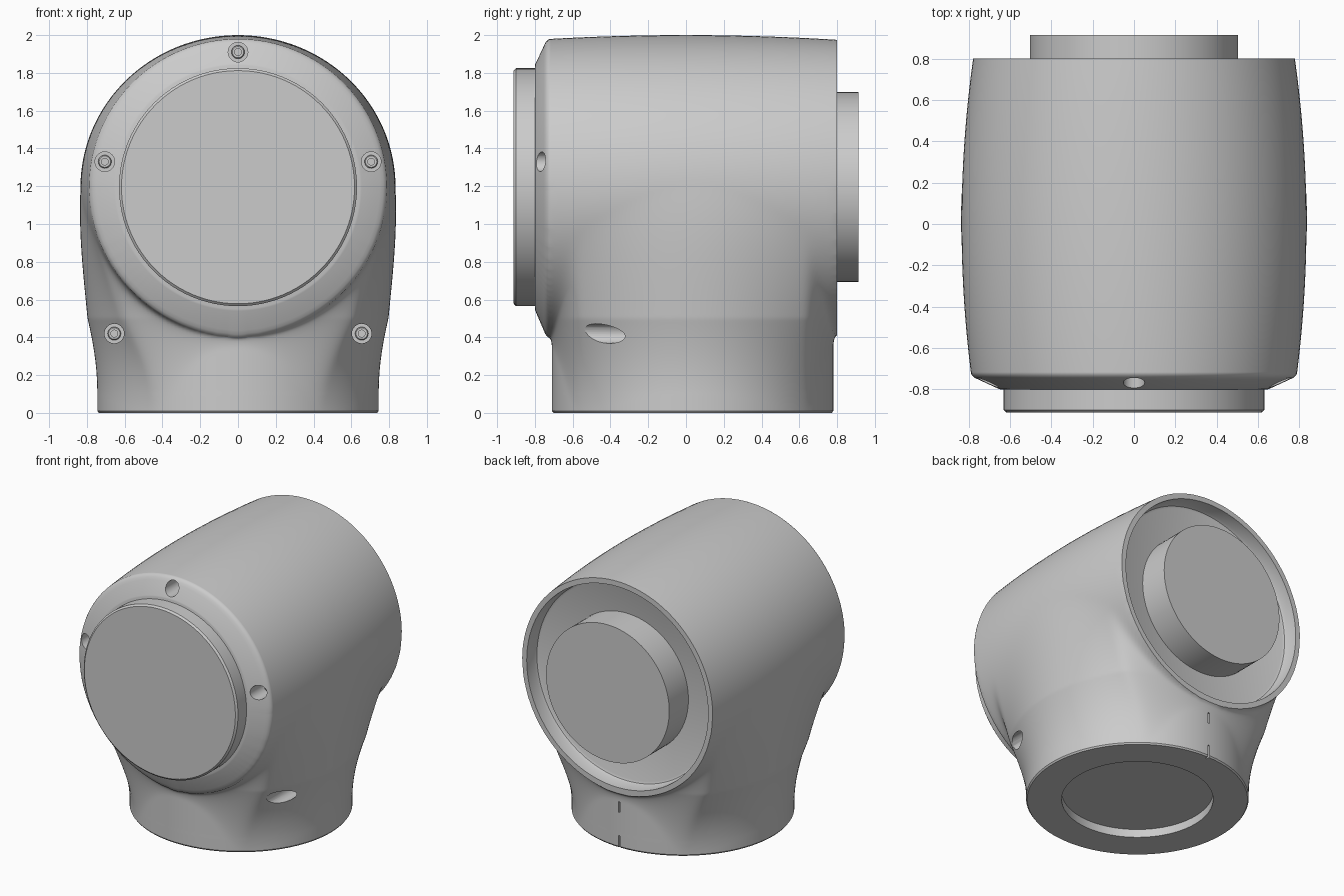
import bpy, bmesh, math
from mathutils import Matrix, Vector

if "Cube" in bpy.data.objects:
    bpy.data.objects.remove(bpy.data.objects["Cube"], do_unlink=True)

AXIS_Z = 1.195      # height of the barrel axis
BASE_Y = 0.035      # centre of the foot
FRONT, BACK = -0.722, 0.8

grey = bpy.data.materials.new("light grey")
grey.use_nodes = True
colour = (0.6, 0.6, 0.6, 1)
grey.diffuse_color = colour
grey.node_tree.nodes["Principled BSDF"].inputs["Base Color"].default_value = colour


def finish(name, bm):
    bmesh.ops.recalc_face_normals(bm, faces=bm.faces)
    mesh = bpy.data.meshes.new(name)
    bm.to_mesh(mesh)
    bm.free()
    mesh.materials.append(grey)
    ob = bpy.data.objects.new(name, mesh)
    bpy.context.collection.objects.link(ob)
    return ob


def select(ob):
    bpy.ops.object.select_all(action='DESELECT')
    ob.select_set(True)
    bpy.context.view_layer.objects.active = ob


def smooth(ob, angle=30):
    select(ob)
    bpy.ops.object.shade_smooth_by_angle(angle=math.radians(angle))


def lathe(name, profile, x=0, z=AXIS_Z, steps=96):
    """Turn (radius, y) points around an axis along y."""
    bm = bmesh.new()
    verts = [bm.verts.new((r, y, 0)) for r, y in profile]
    edges = [bm.edges.new(p) for p in zip(verts, verts[1:])]
    bmesh.ops.spin(bm, geom=verts + edges, cent=(0, 0, 0), axis=(0, 1, 0),
                   angle=math.tau, steps=steps)
    bmesh.ops.remove_doubles(bm, verts=bm.verts, dist=1e-5)
    bmesh.ops.translate(bm, verts=bm.verts, vec=(x, 0, z))
    return finish(name, bm)


def rod(name, r, y0, y1, x=0, z=AXIS_Z, steps=96):
    return lathe(name, [(0, y0), (r, y0), (r, y1), (0, y1)], x, z, steps)


def box(name, centre, size):
    bm = bmesh.new()
    bmesh.ops.create_cube(bm, size=1)
    bmesh.ops.transform(bm, verts=bm.verts,
                        matrix=Matrix.Translation(centre) @ Matrix.Diagonal((*size, 1)))
    return finish(name, bm)


def cut(ob, cutters):
    select(ob)
    for c in cutters:
        c.hide_render = True
        mod = ob.modifiers.new("cut", 'BOOLEAN')
        mod.operation, mod.object, mod.solver = 'DIFFERENCE', c, 'EXACT'
        bpy.ops.object.modifier_apply(modifier=mod.name)
        bpy.data.objects.remove(c, do_unlink=True)


# Housing surface: a bulging barrel broadly blended into a round foot
def barrel_size(y):
    t = (y / 0.8) ** 2
    return 0.834 - 0.056 * t, 0.805 - 0.025 * t


def field(x, y, z):
    w, h = barrel_size(y)
    barrel = (math.hypot(x / w, (z - AXIS_Z) / h) - 1) * 0.8
    foot = math.hypot(x, y - BASE_Y) - 0.745
    t = min(max((0.79 - abs(y - BASE_Y)) / 0.2, 0.08), 1)
    k = (0.5 - 0.58 * max(z - 0.5, 0)) * t * t * (3 - 2 * t)
    blend = max(k - abs(barrel - foot), 0) / k
    return min(barrel, foot) - blend * blend * k / 4


def reach(s, c, z):
    lo, hi = 0.4, min(0.8 / max(abs(s), 0.01), 1.6)
    if field(hi * c, BASE_Y + hi * s, z) < 0:
        return hi
    for _ in range(20):
        mid = (lo + hi) / 2
        if field(mid * c, BASE_Y + mid * s, z) < 0:
            lo = mid
        else:
            hi = mid
    return hi


def trim(bm, y, d):
    """Cut the mesh flat at y and return the open rim."""
    res = bmesh.ops.bisect_plane(bm, geom=bm.verts[:] + bm.edges[:] + bm.faces[:],
                                 plane_co=Vector((0, y, 0)), plane_no=Vector((0, d, 0)),
                                 clear_outer=True)
    return [e for e in res["geom_cut"] if isinstance(e, bmesh.types.BMEdge)]


def build_housing():
    bm = bmesh.new()
    n, rows, arc = 256, 110, 64
    rings = []
    for j in range(rows + 1):
        z = AXIS_Z * j / rows
        ring = []
        for i in range(n):
            a = math.tau * i / n - math.pi / 2
            s, c = math.sin(a), math.cos(a)
            r = reach(s, c, z) - (0.008 if j == 0 else 0)
            ring.append(bm.verts.new((r * c, BASE_Y + r * s, z)))
        rings.append(ring)
    for low, high in zip(rings, rings[1:]):
        for i in range(n):
            k = (i + 1) % n
            bm.faces.new((low[i], low[k], high[k], high[i]))
    bm.faces.new(rings[0][::-1])
    # arched upper half, springing from the top ring
    top, arches = rings[-1], []
    for i in range(n // 2 + 1):
        x, y, _ = top[i].co
        h = barrel_size(y)[1]
        mid = [bm.verts.new((x * math.cos(math.pi * m / arc), y,
                             AXIS_Z + h * math.sin(math.pi * m / arc)))
               for m in range(1, arc)]
        arches.append([top[i]] + mid + [top[-i % n]])
    for p, q in zip(arches, arches[1:]):
        for m in range(arc):
            corners = list(dict.fromkeys((p[m], q[m], q[m + 1], p[m + 1])))
            if len(corners) > 2:
                bm.faces.new(corners)
    bmesh.ops.remove_doubles(bm, verts=bm.verts, dist=1e-4)
    for _ in range(2):
        bmesh.ops.smooth_vert(bm, verts=[v for v in bm.verts if 0.1 < v.co.z < AXIS_Z],
                              factor=0.5, use_axis_x=True, use_axis_y=True, use_axis_z=True)
    bmesh.ops.holes_fill(bm, edges=trim(bm, BACK, 1), sides=0)
    # soft chamfer drawn in from the front rim to a round opening
    rim = trim(bm, FRONT, -1)
    start = {v for e in rim for v in e.verts}
    for share, y in ((0.04, -0.733), (0.13, -0.744), (0.26, -0.753), (0.93, -0.797), (1, -0.8)):
        geom = bmesh.ops.extrude_edge_only(bm, edges=rim)["geom"]
        rim = [g for g in geom if isinstance(g, bmesh.types.BMEdge)]
        if share == 0.04:
            previous, start_share = start, 0
        for v in {v for e in rim for v in e.verts}:
            r = math.hypot(v.co.x, v.co.z - AXIS_Z)
            scale = 1 + (0.645 / r - 1) * (share - start_share) / (1 - start_share)
            v.co = (v.co.x * scale, y, AXIS_Z + (v.co.z - AXIS_Z) * scale)
        start_share = share
    bmesh.ops.holes_fill(bm, edges=rim, sides=0)
    return finish("housing", bm)


housing = build_housing()

# Screw positions: x, z, hole floor
screws = [(0, 1.91, -0.63), (0.705, 1.33, -0.63), (-0.705, 1.33, -0.63),
          (0.655, 0.42, -0.2), (-0.655, 0.42, -0.2)]
holes = [rod("hole_cutter", 0.052, -1, y, x, z, 32) for x, z, y in screws]

# Recesses in the back and the underside, and two slots below the back rim
back_cutter = lathe("back_cutter", [(0, 0.69), (0.715, 0.69), (0.73, 0.697), (0.738, 0.715),
                                    (0.745, 0.9), (0, 0.9)])
bm = bmesh.new()
bmesh.ops.create_cone(bm, cap_ends=True, segments=96, radius1=0.507, radius2=0.507, depth=0.12,
                      matrix=Matrix.Translation((0, BASE_Y, 0)))
foot_cutter = finish("foot_cutter", bm)
slots = [box("slot_cutter", (0, 0.79, z), (0.012, 0.08, h)) for z, h in ((0.04, 0.1), (0.3, 0.08))]

cut(housing, [back_cutter, foot_cutter] + slots + holes)
smooth(housing)

# Front cover and rear hub
smooth(lathe("front_cover", [(0, -0.912), (0.617, -0.912), (0.63, -0.9), (0.63, -0.78), (0, -0.78)]))
smooth(rod("rear_hub", 0.503, 0.67, 0.914))

# Socket screws at the bottom of each hole
for x, z, y in screws:
    smooth(lathe("screw", [(0, y - 0.01), (0.018, y - 0.01), (0.018, y - 0.03), (0.03, y - 0.03),
                           (0.035, y - 0.025), (0.035, y + 0.01), (0, y + 0.01)], x, z, 24))
